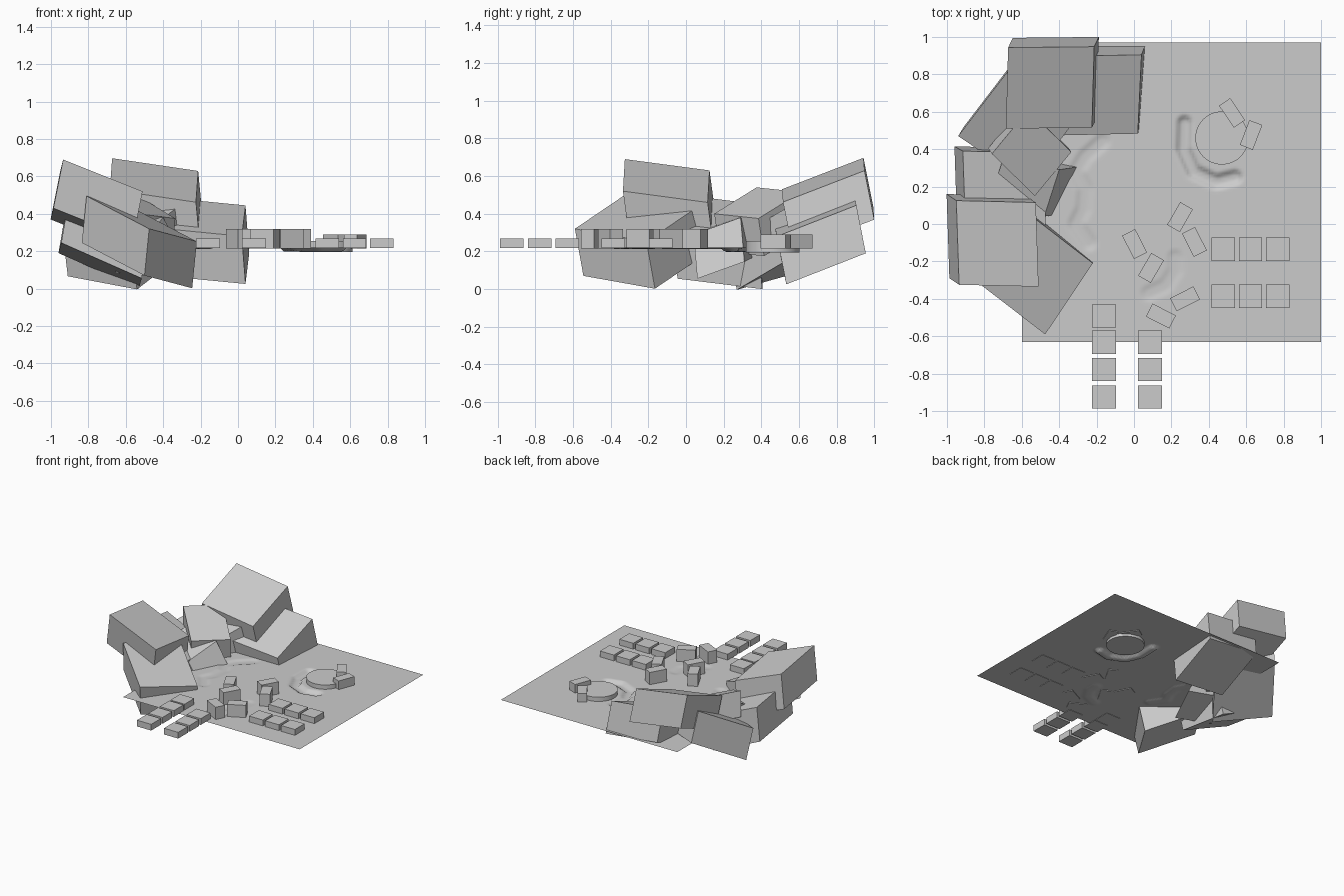
import bpy, bmesh
from math import radians
from mathutils import Vector, Matrix

if "Cube" in bpy.data.objects:
    bpy.data.objects.remove(bpy.data.objects["Cube"])

GROUND_Z = 0.22


def finish(name, bm):
    bmesh.ops.recalc_face_normals(bm, faces=bm.faces)
    me = bpy.data.meshes.new(name)
    bm.to_mesh(me)
    bm.free()
    ob = bpy.data.objects.new(name, me)
    bpy.context.collection.objects.link(ob)
    return ob


def block(name, x, y, z0, z1, sx, sy, angle=0):
    bm = bmesh.new()
    m = (Matrix.Translation((x, y, (z0 + z1) / 2))
         @ Matrix.Rotation(radians(angle), 4, 'Z')
         @ Matrix.Diagonal((sx, sy, z1 - z0, 1)))
    bmesh.ops.create_cube(bm, size=1, matrix=m)
    return finish(name, bm)


def rock(name, corner, u, v, w):
    # skewed box: one top corner plus its three edge vectors
    c, u, v, w = map(Vector, (corner, u, v, w))
    m = Matrix((u, v, w)).transposed().to_4x4()
    m.translation = c + (u + v + w) / 2
    bm = bmesh.new()
    bmesh.ops.create_cube(bm, size=1, matrix=m)
    return finish(name, bm)


# Cliff of tumbled boulders
rock("rock_left_top", (-0.935, -0.325, 0.69), (0.425, -0.01, -0.17),
     (-0.015, 0.45, -0.06), (-0.052, 0.035, -0.26))
rock("rock_front", (-0.475, -0.59, 0.32), (0.255, 0.38, -0.068),
     (-0.335, 0.258, 0.175), (-0.025, 0.045, -0.25))
rock("rock_left_lower", (-0.90, -0.06, 0.505), (0.43, -0.01, -0.19),
     (-0.015, 0.45, -0.055), (-0.045, 0.025, -0.26))
rock("rock_middle_top", (-0.53, 0.15, 0.40), (-0.23, 0.225, 0.14),
     (0.195, 0.235, -0.025), (-0.02, 0.03, -0.2))
rock("rock_back_top", (-0.685, 0.51, 0.53), (0.46, 0.005, -0.068),
     (0.012, 0.433, 0.167), (0.025, 0.052, -0.26))
rock("rock_back_lower", (0.02, 0.483, 0.28), (-0.46, -0.01, 0.045),
     (0.02, 0.422, 0.165), (0.02, 0.05, -0.255))
rock("rock_left_back", (-0.94, 0.47, 0.316), (0.37, -0.25, -0.07),
     (0.26, 0.34, 0.2), (0.03, 0.05, -0.25))
rock("rock_middle_lower", (-0.48, 0.04, 0.29), (-0.3, 0.06, 0.03),
     (0.08, 0.25, 0.09), (0.13, 0.02, -0.235))

# Terrain sheet with shallow channels: (path, half width, depth)
channels = [
    ([(0.27, 0.54), (0.265, 0.40), (0.32, 0.28), (0.44, 0.225), (0.54, 0.25)],
     0.045, 0.022),
    ([(-0.17, 0.44), (-0.26, 0.36), (-0.31, 0.28), (-0.26, 0.19),
      (-0.27, 0.08), (-0.31, 0.0), (-0.24, -0.10)], 0.05, 0.008),
    ([(0.08, -0.37), (0.17, -0.33), (0.22, -0.25), (0.22, -0.18)], 0.05, 0.006),
]


def distance(p, path):
    best = 9.0
    for a, b in zip(path, path[1:]):
        a, b = Vector(a), Vector(b)
        d = b - a
        t = max(0, min(1, (p - a).dot(d) / d.length_squared))
        best = min(best, (p - a - d * t).length)
    return best


bm = bmesh.new()
bmesh.ops.create_grid(bm, x_segments=110, y_segments=110, size=0.8,
                      matrix=Matrix.Translation((0.2, 0.17, GROUND_Z)))
for vert in bm.verts:
    p = vert.co.xy
    if not (-0.45 < p.x < 0.65 and -0.45 < p.y < 0.65):
        continue
    for path, half, depth in channels:
        t = max(0, min(1, (half - distance(p, path)) / (half * 0.6)))
        vert.co.z -= depth * t * t * (3 - 2 * t)
ground = finish("ground", bm)
for poly in ground.data.polygons:
    poly.use_smooth = True
    # keep the open sheet facing upward
if ground.data.polygons[0].normal.z < 0:
    ground.data.flip_normals()

# Round plaza
bpy.ops.mesh.primitive_cylinder_add(vertices=48, radius=0.142, depth=0.06,
                                    location=(0.47, 0.46, 0.225))
bpy.context.object.name = "plaza"
bpy.ops.object.shade_smooth_by_angle()

# Houses on the plaza rim
block("plaza_house_a", 0.524, 0.594, 0.215, 0.29, 0.072, 0.142, 34)
block("plaza_house_b", 0.626, 0.476, 0.215, 0.29, 0.074, 0.142, -21)

# Village houses: x, y, turn
for i, (x, y, turn) in enumerate([
        (0.003, -0.107, 27), (0.246, 0.037, -30), (0.323, -0.096, 27),
        (0.091, -0.235, -30), (0.273, -0.40, 117), (0.144, -0.492, 63)]):
    block(f"house_{i}", x, y, GROUND_Z - 0.005, 0.32, 0.078, 0.14, turn)

# Rows of low sheds
for i, y in enumerate((-0.925, -0.778, -0.632, -0.492)):
    block(f"shed_west_{i}", -0.16, y, 0.217, 0.268, 0.128, 0.125)
    if i < 3:
        block(f"shed_mid_{i}", 0.085, y, 0.217, 0.268, 0.128, 0.125)
for i, x in enumerate((0.478, 0.623, 0.768)):
    for j, y in enumerate((-0.135, -0.387)):
        block(f"shed_east_{i}_{j}", x, y, 0.217, 0.268, 0.125, 0.125)
